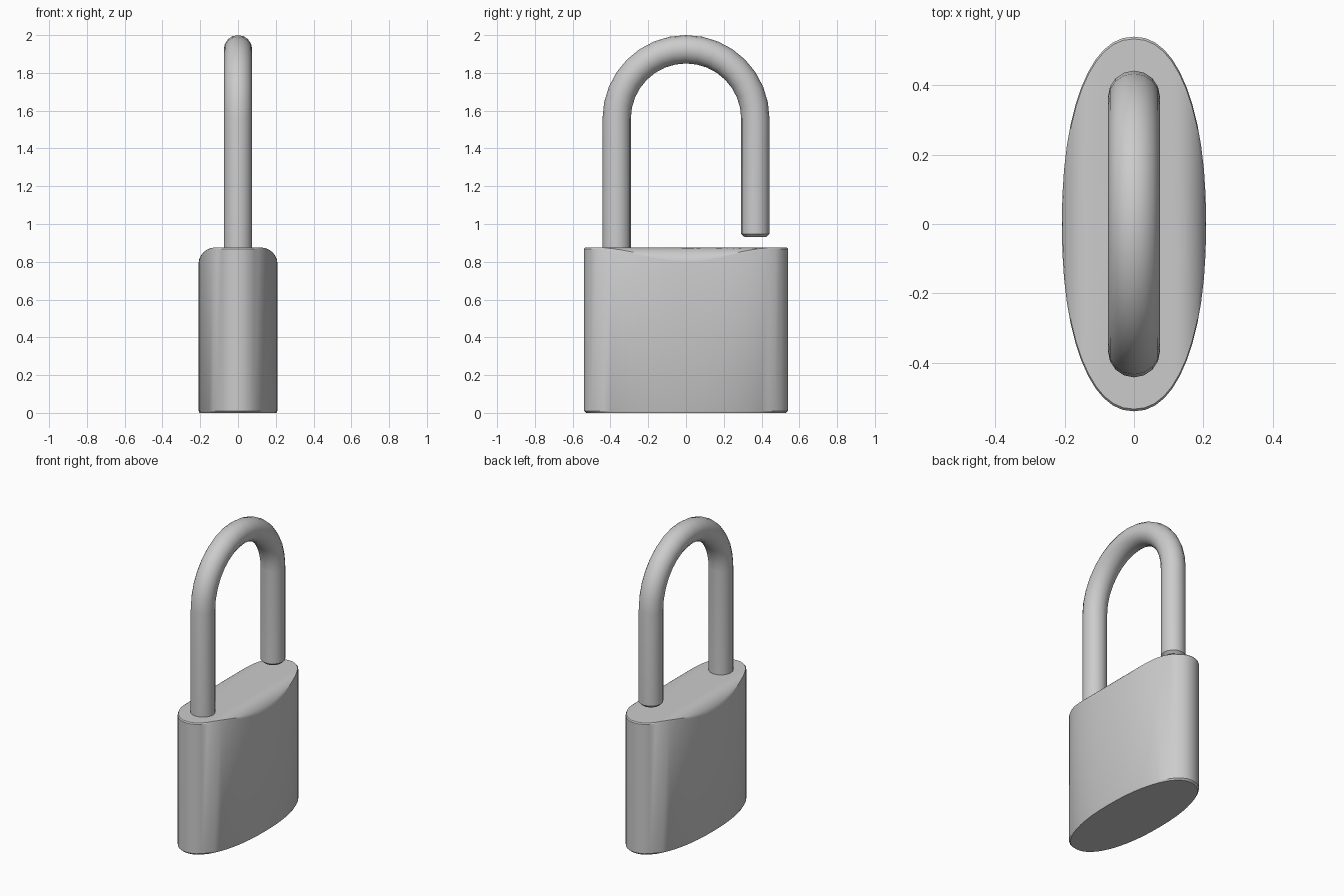
import bpy, bmesh
from math import sin, cos, pi, sqrt, radians, copysign
from mathutils import Vector

if "Cube" in bpy.data.objects:
    bpy.data.objects.remove(bpy.data.objects["Cube"])

HX, HY, TOP = 0.208, 0.54, 0.875


def loft(name, rings, tips=(None, None)):
    """Skin a list of equal-length rings and cap both ends."""
    bm = bmesh.new()
    loops = [[bm.verts.new(p) for p in r] for r in rings]
    n = len(loops[0])
    for a, b in zip(loops, loops[1:]):
        for i in range(n):
            j = (i + 1) % n
            bm.faces.new((a[i], a[j], b[j], b[i]))
    for loop, tip in zip((loops[0], loops[-1]), tips):
        if tip is None:
            bm.faces.new(loop)
        else:
            v = bm.verts.new(tip)
            for i in range(n):
                bm.faces.new((loop[i], loop[(i + 1) % n], v))
    bmesh.ops.recalc_face_normals(bm, faces=bm.faces)
    mesh = bpy.data.meshes.new(name)
    bm.to_mesh(mesh)
    bm.free()
    ob = bpy.data.objects.new(name, mesh)
    bpy.context.collection.objects.link(ob)
    bpy.ops.object.select_all(action='DESELECT')
    bpy.context.view_layer.objects.active = ob
    ob.select_set(True)
    bpy.ops.object.shade_smooth_by_angle(angle=radians(30))
    return ob


# Body: near-elliptical outline, top rolled down towards the two broad sides
def outline(s):
    pts = []
    for i in range(48):
        a = 2 * pi * i / 48
        c, d = cos(a), sin(a)
        e = 2 / 2.2
        pts.append((s * HX * copysign(abs(c) ** e, c),
                    s * HY * copysign(abs(d) ** e, d)))
    return pts


def top_height(x):
    r = 0.09
    d = max(0.0, abs(x) - 0.12)
    return TOP - r + sqrt(r * r - d * d)


body = [[(x, y, 0) for x, y in outline(0.98)],
        [(x, y, 0.01) for x, y in outline(1)],
        [(x, y, top_height(x) - 0.007) for x, y in outline(1)]]
for s in (0.988, 0.96, 0.92, 0.87, 0.81, 0.74, 0.66, 0.56, 0.3):
    body.append([(x, y, top_height(x)) for x, y in outline(s)])
loft("lock_body", body, (None, (0, 0, TOP)))

# Shackle: round bar with one seated leg and one shorter, chamfered free leg
R, BAR, CZ = 0.367, 0.075, 1.558
path = [((-R, 0.83), pi, BAR)]
for i in range(17):
    a = pi - pi * i / 16
    path.append(((R * cos(a), CZ + R * sin(a)), a, BAR))
path += [((R, 0.948), 0, BAR), ((R, 0.932), 0, 0.058)]
bar = []
for (y, z), a, r in path:
    out = Vector((0, cos(a), sin(a)))
    bar.append([Vector((r * sin(t), y, z)) + out * r * cos(t)
                for t in (2 * pi * k / 16 for k in range(16))])
loft("shackle", bar)
